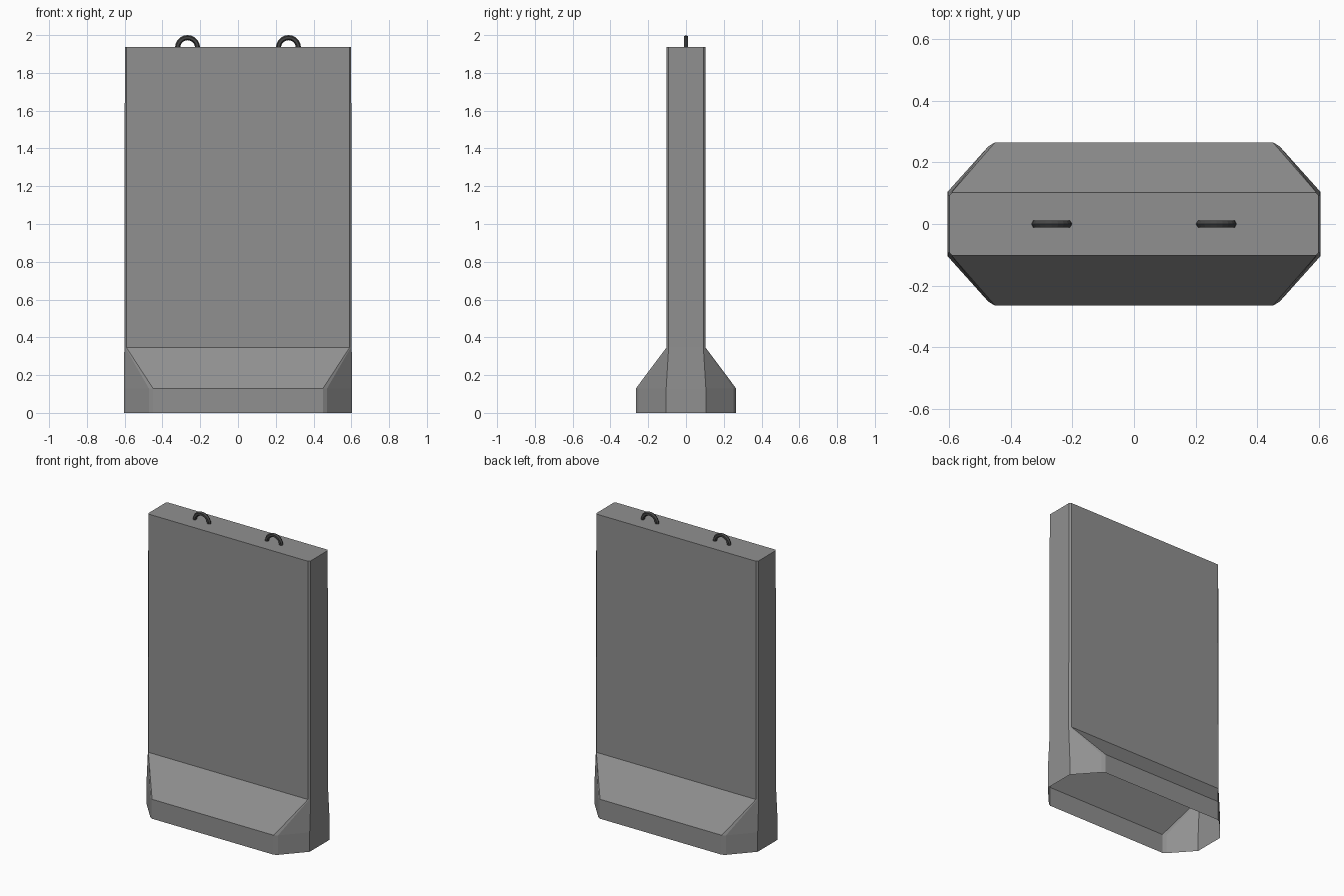
import bpy, math

if "Cube" in bpy.data.objects:
    bpy.data.objects.remove(bpy.data.objects["Cube"])


def material(name, value):
    mat = bpy.data.materials.new(name)
    mat.diffuse_color = (value, value, value, 1)
    mat.use_nodes = True
    mat.node_tree.nodes["Principled BSDF"].inputs["Base Color"].default_value = mat.diffuse_color
    return mat


def loft(name, rings, mat, capped=False, location=(0, 0, 0)):
    """Join equal-sized closed rings with quads, optionally capping the last one."""
    n = len(rings[0])
    verts = [p for ring in rings for p in ring]
    faces = [(r * n + i, r * n + (i + 1) % n, (r + 1) * n + (i + 1) % n, (r + 1) * n + i)
             for r in range(len(rings) - 1) for i in range(n)]
    if capped:
        faces.append(tuple((len(rings) - 1) * n + i for i in range(n)))
    mesh = bpy.data.meshes.new(name)
    mesh.from_pydata(verts, [], faces)
    mesh.materials.append(mat)
    obj = bpy.data.objects.new(name, mesh)
    obj.location = location
    bpy.context.collection.objects.link(obj)
    return obj


def mirrored_ring(corner, z):
    """Repeat one corner's points (end face to long face) around all four corners."""
    back = corner[::-1]
    quads = [(corner, 1, 1), (back, -1, 1), (corner, -1, -1), (back, 1, -1)]
    return [(x * sx, y * sy, z) for pts, sx, sy in quads for x, y in pts]


concrete = material("dark_concrete", 0.28)
steel = material("dark_steel", 0.06)

# Wall and flared foot: one shell with chamfered corners, open underneath
foot = [(0.604, 0.105), (0.472, 0.252), (0.45, 0.265)]
neck = [(0.602, 0.092), (0.596, 0.098), (0.590, 0.104)]
top = [(0.599, 0.092), (0.594, 0.097), (0.589, 0.102)]
loft("barrier_wall", [
    mirrored_ring(foot, 0.0),
    mirrored_ring(foot, 0.13),
    mirrored_ring(neck, 0.345),
    mirrored_ring(top, 1.937),
], concrete, capped=True)

# Lifting loops: half rings with a six-sided section
MAJOR, MINOR, STEPS, SIDES = 0.053, 0.0135, 10, 6
arc = []
for s in range(STEPS + 1):
    a = math.pi * s / STEPS
    section = []
    for k in range(SIDES):
        b = 2 * math.pi * k / SIDES
        r = MAJOR + MINOR * math.cos(b)
        section.append((r * math.cos(a), -MINOR * math.sin(b), r * math.sin(a)))
    arc.append(section)
for side, x in (("left", -0.267), ("right", 0.267)):
    loft("lifting_loop_" + side, arc, steel, location=(x, 0, 1.9335))
